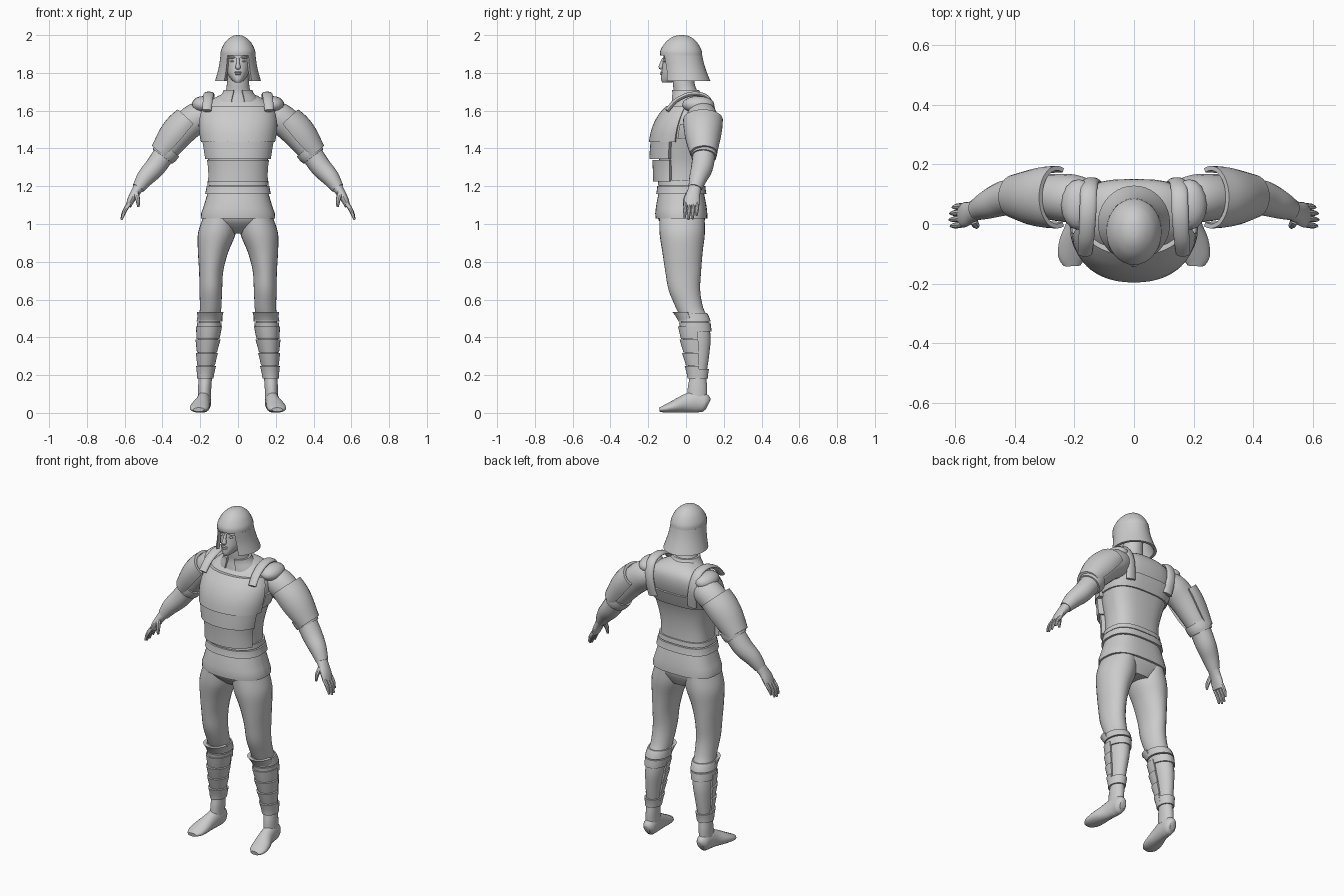
import bpy, bmesh, math
from mathutils import Vector

if "Cube" in bpy.data.objects:
    bpy.data.objects.remove(bpy.data.objects["Cube"])

grey = bpy.data.materials.new("plain_grey")
grey.use_nodes = True
grey.diffuse_color = (0.6, 0.6, 0.6, 1)
grey.node_tree.nodes["Principled BSDF"].inputs["Base Color"].default_value = (0.6, 0.6, 0.6, 1)


def finish(name, bm, mirror):
    if mirror:
        geom = bm.verts[:] + bm.edges[:] + bm.faces[:]
        copy = bmesh.ops.duplicate(bm, geom=geom)["geom"]
        for v in copy:
            if isinstance(v, bmesh.types.BMVert):
                v.co.x = -v.co.x
    bmesh.ops.recalc_face_normals(bm, faces=bm.faces)
    mesh = bpy.data.meshes.new(name)
    bm.to_mesh(mesh)
    bm.free()
    mesh.materials.append(grey)
    ob = bpy.data.objects.new(name, mesh)
    bpy.context.collection.objects.link(ob)
    bpy.ops.object.select_all(action="DESELECT")
    ob.select_set(True)
    bpy.context.view_layer.objects.active = ob
    bpy.ops.object.shade_smooth_by_angle(angle=math.radians(40))


def skin(name, rings, mirror=False):
    """Join closed rings of points into a capped solid."""
    bm = bmesh.new()
    rows = [[bm.verts.new(p) for p in r] for r in rings]
    n = len(rows[0])
    for a, b in zip(rows, rows[1:]):
        for i in range(n):
            j = (i + 1) % n
            bm.faces.new((a[i], a[j], b[j], b[i]))
    for r in (rows[0], rows[-1]):
        for i in range(n // 2 - 1):
            bm.faces.new((r[i], r[i + 1], r[n - 2 - i], r[n - 1 - i]))
    finish(name, bm, mirror)


def dense(rows, k=4):
    """Smooth curve through tuples of numbers."""
    out = []
    for i in range(len(rows) - 1):
        p = [rows[max(i - 1, 0)], rows[i], rows[i + 1], rows[min(i + 2, len(rows) - 1)]]
        for s in range(k):
            t = s / k
            out.append(tuple(b + t * (c - a) / 2 + t * t * (a - 2.5 * b + 2 * c - d / 2)
                             + t ** 3 * (1.5 * (b - c) + (d - a) / 2) for a, b, c, d in zip(*p)))
    return out + [tuple(rows[-1])]


def sample(rows, z):
    d = dense(rows)
    for a, b in zip(d, d[1:]):
        if z <= b[0]:
            break
    t = (z - a[0]) / (b[0] - a[0])
    return tuple(p + t * (q - p) for p, q in zip(a, b))


def level(row, a, off=0, power=(2, 2)):
    """Point on a level section: z, centre x, half width, front y, back y."""
    z, cx, rx, yf, yb = row
    c, s = math.cos(a), math.sin(a)
    e = 2 / power[s > 0]
    return Vector((cx + math.copysign(abs(c) ** e, c) * (rx + off),
                   (yf + yb) / 2 + math.copysign(abs(s) ** e, s) * ((yb - yf) / 2 + off), z))


def body(name, rows, power=(2, 2), mirror=False, n=28):
    skin(name, [[level(r, math.tau * i / n, 0, power) for i in range(n)] for r in dense(rows)], mirror)


def plate(name, rows, a0, a1, z0, z1, o0, o1, power=(2, 2), mirror=False, side=1.0, thick=0.02, n=24, steps=5):
    """Armour plate following a body; side scales its stand-off away from the middle."""
    rings = []
    angles = [math.radians(a0 + (a1 - a0) * i / n) for i in range(n + 1)]
    for k in range(steps + 1):
        t = k / steps
        row = sample(rows, z0 + (z1 - z0) * t)
        off = o0 + (o1 - o0) * t
        fall = [off * (side + (1 - side) * abs(math.sin(a))) for a in angles]
        outer = [level(row, a, f, power) for a, f in zip(angles, fall)]
        inner = [level(row, a, f - thick, power) for a, f in zip(angles, fall)]
        rings.append(outer + inner[::-1])
    skin(name, rings, mirror)


def tube(name, path, ref, mirror=True, arc=None, thick=0.015, n=16):
    """Sweep along x, y, z, half width, half depth; arc gives an open shell."""
    path = dense(path)
    rings = []
    for i, (x, y, z, ru, rv) in enumerate(path):
        t = (Vector(path[min(i + 1, len(path) - 1)][:3]) - Vector(path[max(i - 1, 0)][:3])).normalized()
        u = (Vector(ref) - t * t.dot(Vector(ref))).normalized()
        v = t.cross(u)

        def at(a, d=0):
            return Vector((x, y, z)) + u * math.cos(a) * (ru - d) + v * math.sin(a) * (rv - d)
        if arc:
            angles = [math.radians(arc[0] + (arc[1] - arc[0]) * k / n) for k in range(n + 1)]
            rings.append([at(a) for a in angles] + [at(a, thick) for a in reversed(angles)])
        else:
            rings.append([at(math.tau * k / n) for k in range(n)])
    skin(name, rings, mirror)


def ball(name, loc, size, mirror=False):
    bm = bmesh.new()
    bmesh.ops.create_uvsphere(bm, u_segments=16, v_segments=10, radius=1)
    for v in bm.verts:
        v.co = Vector(loc) + v.co * Vector(size)
    finish(name, bm, mirror)


X, Y = (1, 0, 0), (0, 1, 0)

# torso and its armour
SHAPE = (2.2, 2.9)
TORSO = [(.95, 0, .08, -.07, .07), (1.02, 0, .182, -.145, .1), (1.1, 0, .172, -.15, .1),
         (1.18, 0, .155, -.14, .09), (1.3, 0, .152, -.14, .088), (1.4, 0, .172, -.145, .1),
         (1.5, 0, .195, -.145, .13), (1.58, 0, .195, -.12, .15), (1.64, 0, .165, -.075, .145),
         (1.68, 0, .1, -.04, .11), (1.7, 0, .05, -.02, .06)]
body("torso", TORSO, SHAPE)
plate("hip_cloth", TORSO, 0, 360, 1.03, 1.16, .012, .004, SHAPE, n=36)
plate("belt", TORSO, 0, 360, 1.16, 1.2, .016, .013, SHAPE, n=36)
plate("upper_belt", TORSO, 0, 360, 1.205, 1.232, .01, .008, SHAPE, n=36)
plate("chest_plate", TORSO, -166, -14, 1.435, 1.625, .05, .018, SHAPE, side=.25, thick=.03)
plate("upper_belly_plate", TORSO, -155, -25, 1.345, 1.435, .052, .042, SHAPE, side=.3, thick=.03)
plate("lower_belly_plate", TORSO, -155, -25, 1.225, 1.34, .035, .037, SHAPE, side=.3, thick=.03)
plate("back_band", TORSO, -10, 190, 1.45, 1.53, .008, .012, SHAPE)
tube("shoulder_straps", [(.165, -.1, 1.6, .024, .012), (.16, -.05, 1.655, .026, .012),
                         (.155, .03, 1.688, .028, .012), (.152, .11, 1.672, .028, .012),
                         (.145, .143, 1.59, .028, .014), (.13, .128, 1.48, .03, .014)], X)
ball("shoulder_pads", (.185, .065, 1.632), (.06, .085, .045), True)

# neck and collar
NECK = [(1.6, 0, .13, -.08, .1), (1.66, 0, .1, -.07, .09), (1.7, 0, .068, -.065, .062),
        (1.75, 0, .058, -.07, .045), (1.82, 0, .055, -.07, .05)]
body("neck", NECK)
plate("collar", NECK, -72, 252, 1.645, 1.71, .008, .012, thick=.015)

# head
HEAD = [(1.748, 0, .014, -.125, -.085), (1.765, 0, .035, -.132, -.01), (1.8, 0, .058, -.13, .04),
        (1.84, 0, .068, -.125, .06), (1.88, 0, .074, -.12, .07), (1.92, 0, .072, -.115, .06)]
body("head", HEAD)
tube("nose", [(0, -.12, 1.878, .007, .006), (0, -.128, 1.85, .009, .01),
              (0, -.132, 1.83, .014, .013), (0, -.126, 1.821, .008, .006)], X, False)
ball("eyes", (.028, -.109, 1.862), (.014, .009, .006), True)
ball("brows", (.03, -.107, 1.882), (.026, .014, .007), True)
ball("upper_lip", (0, -.128, 1.803), (.02, .008, .005))
ball("lower_lip", (0, -.128, 1.794), (.017, .009, .006))

# helmet
HELMET = [(1.755, 0, .122, -.125, .13), (1.82, 0, .104, -.125, .104), (1.88, 0, .094, -.135, .088),
          (1.92, 0, .09, -.135, .082), (1.96, 0, .07, -.11, .06), (1.985, 0, .045, -.08, .033),
          (1.997, 0, .022, -.052, .006), (2, 0, .003, -.028, -.022)]
body("helmet_dome", [sample(HELMET, 1.893)] + HELMET[3:], n=32)
plate("helmet_skirt", HELMET, -53, 233, 1.758, 1.893, 0, 0, thick=.016, n=32)

# arms
tube("arms", [(.12, .075, 1.585, .06, .06), (.2, .085, 1.57, .08, .08), (.27, .09, 1.52, .078, .08),
              (.34, .095, 1.435, .068, .066), (.39, .095, 1.37, .06, .058), (.44, .085, 1.3, .058, .055),
              (.49, .065, 1.245, .048, .047), (.528, .048, 1.19, .036, .033)], Y, n=20)
tube("arm_guards", [(.258, .09, 1.552, .105, .082), (.3, .09, 1.505, .102, .09), (.345, .09, 1.45, .092, .086),
                    (.405, .093, 1.375, .072, .064)], Y, arc=(-22, 202), n=20)
tube("elbow_cuffs", [(.365, .095, 1.402, .07, .07), (.385, .095, 1.377, .071, .07),
                     (.4, .094, 1.357, .067, .064)], Y, n=20)

# hands
tube("palms", [(.52, .05, 1.2, .034, .03), (.545, .04, 1.165, .036, .024), (.565, .032, 1.13, .042, .02),
               (.58, .028, 1.095, .04, .015)], Y)
for k, finger in enumerate(("index", "middle", "ring", "little")):
    y = -.002 + k * .021
    reach = (.9, 1, .95, .75)[k]
    tube(finger + "_fingers", [(.575, y, 1.11, .01, .012), (.575 + .028 * reach, y - .003, 1.11 - .045 * reach, .01, .011),
                               (.575 + .042 * reach, y - .005, 1.11 - .088 * reach, .005, .006)], Y, n=8)
tube("thumbs", [(.54, .012, 1.165, .013, .015), (.53, -.004, 1.125, .012, .012),
                (.527, -.008, 1.09, .006, .006)], Y, n=8)

# legs
LEG = [(.08, .178, .034, .005, .112), (.14, .176, .035, .01, .112), (.2, .172, .036, .018, .108),
       (.3, .166, .044, 0, .122), (.4, .158, .054, -.018, .13), (.5, .15, .056, -.03, .115),
       (.56, .145, .057, -.055, .09), (.65, .144, .06, -.092, .075), (.75, .142, .064, -.11, .08),
       (.85, .132, .08, -.125, .088), (.95, .112, .1, -.14, .1), (1.04, .095, .088, -.14, .098)]
body("legs", LEG, mirror=True)
tube("feet", [(.178, .118, .045, .018, .028), (.178, .1, .052, .034, .048), (.18, .055, .06, .037, .058),
              (.187, 0, .05, .04, .049), (.2, -.06, .034, .05, .034), (.208, -.11, .022, .047, .021),
              (.208, -.14, .017, .028, .011)], X, n=20)

# leg armour
plate("knee_bands", LEG, 0, 360, .485, .53, .012, .008, mirror=True)
plate("knee_guards", LEG, -165, -15, .49, .535, .014, .03, mirror=True, side=.4)
plate("calf_bands", LEG, 0, 360, .432, .478, .008, .01, mirror=True)
for k in range(4):
    top = .458 - k * .07
    plate(f"shin_plate_{k + 1}", LEG, -185, 5, top - .067, top, .01, .018, mirror=True, side=.7)
plate("ankle_bands", LEG, 0, 360, .182, .232, .008, .01, mirror=True)
